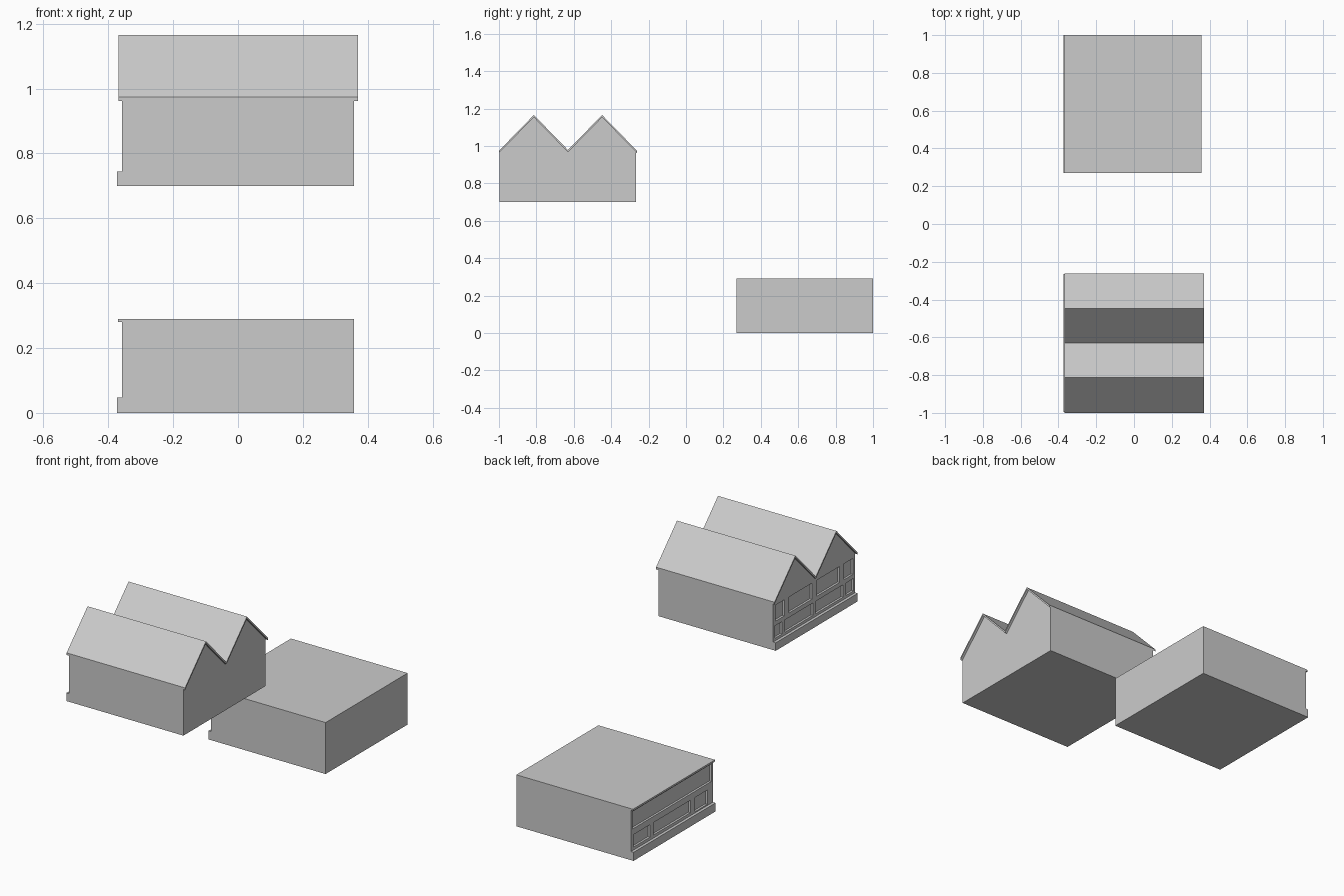
import bpy, bmesh

if "Cube" in bpy.data.objects:
    bpy.data.objects.remove(bpy.data.objects["Cube"])


def prism(name, profile, x0, x1):
    """Extrude a closed (y, z) profile from x0 to x1."""
    bm = bmesh.new()
    face = bm.faces.new([bm.verts.new((x0, y, z)) for y, z in profile])
    res = bmesh.ops.extrude_face_region(bm, geom=[face])
    verts = [g for g in res["geom"] if isinstance(g, bmesh.types.BMVert)]
    bmesh.ops.translate(bm, verts=verts, vec=(x1 - x0, 0, 0))
    bmesh.ops.recalc_face_normals(bm, faces=bm.faces)
    mesh = bpy.data.meshes.new(name)
    bm.to_mesh(mesh)
    bm.free()
    ob = bpy.data.objects.new(name, mesh)
    bpy.context.collection.objects.link(ob)
    return ob


def box(name, x0, x1, y0, y1, z0, z1):
    return prism(name, [(y0, z0), (y1, z0), (y1, z1), (y0, z1)], x0, x1)


def cut_openings(body, openings, y_start, z_start):
    """Recess windows in the -x wall; each opening is (u0, u1, v0, v1)
    measured from the +y corner and from the building's base."""
    for i, (u0, u1, v0, v1) in enumerate(openings):
        y0, y1 = y_start - u1, y_start - u0
        z0, z1 = z_start + v0, z_start + v1
        cutter = box(f"{body.name}_window_cutter_{i}", WALL - 0.05, WALL + 0.012, y0, y1, z0, z1)
        cutter.hide_render = True
        cutter.hide_set(True)
        mod = body.modifiers.new("window", "BOOLEAN")
        mod.operation, mod.object, mod.solver = "DIFFERENCE", cutter, "EXACT"


WALL = -0.357
DEPTH = 0.73

# Ground floor: body, facade plinth and top lip
lower = box("ground_floor_walls", WALL, 0.357, 0.27, 1.0, 0.0, 0.29)
box("ground_floor_plinth", -0.373, WALL, 0.27, 1.0, 0.0, 0.048)
box("ground_floor_top_lip", -0.37, WALL, 0.27, 1.0, 0.28, 0.29)
cut_openings(lower, [
    (0.015, 0.715, 0.17, 0.268),
    (0.025, 0.17, 0.065, 0.135),
    (0.20, 0.53, 0.065, 0.135),
    (0.57, 0.68, 0.055, 0.135),
], 1.0, 0.0)

# Upper floor: double-gabled body and facade plinth
Y0, Y1, Z0, EAVE, RIDGE = -0.996, -0.266, 0.70, 0.978, 1.165
q = DEPTH / 4
T = 0.012
zigzag = [(Y0 + q * i, RIDGE if i % 2 else EAVE) for i in range(5)]
under = [(y, z - T) for y, z in zigzag]
upper = prism("upper_floor_walls", [(Y1, Z0), (Y0, Z0)] + [(y, z - T / 2) for y, z in zigzag], WALL, 0.357)
box("upper_floor_plinth", -0.373, WALL, Y0, Y1, Z0, 0.745)

# Upper windows, mirrored about the facade centre
half = [
    (0.02, 0.10, 0.155, 0.245),
    (0.14, 0.345, 0.155, 0.245),
    (0.015, 0.08, 0.06, 0.13),
    (0.107, 0.355, 0.06, 0.13),
]
mirrored = [(DEPTH - b, DEPTH - a, c, d) for a, b, c, d in half]
cut_openings(upper, half + mirrored, Y1, Z0)

# Folded roof sheet overhanging both gable ends, eaves slightly proud
E = 0.004
zigzag[0], zigzag[-1] = (Y0 - E, EAVE - E), (Y1 + E, EAVE - E)
under[0], under[-1] = (Y0 - E, EAVE - E - T), (Y1 + E, EAVE - E - T)
prism("double_gable_roof", zigzag + under[::-1], -0.368, 0.37)
